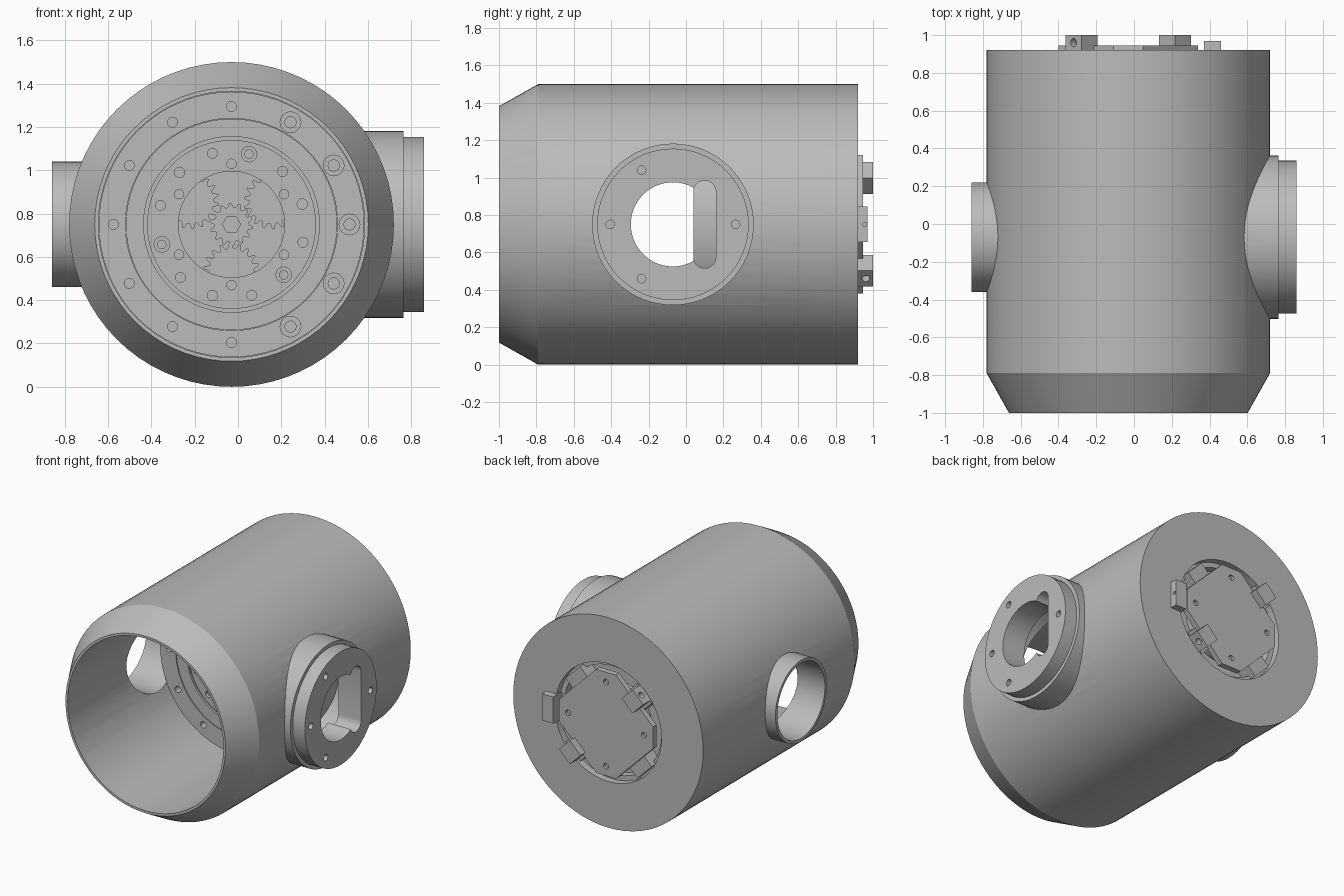
import bpy, bmesh, math
from mathutils import Matrix, Vector

if "Cube" in bpy.data.objects:
    bpy.data.objects.remove(bpy.data.objects["Cube"], do_unlink=True)

CX, CZ = -0.03, 0.75      # main axis of the housing
PORT_Y = -0.07            # axis of the side ports

grey = bpy.data.materials.new("machined_grey")
grey.use_nodes = True
grey.diffuse_color = (0.5, 0.5, 0.5, 1)
grey.node_tree.nodes["Principled BSDF"].inputs["Base Color"].default_value = (0.5, 0.5, 0.5, 1)


def finish(name, bm):
    bmesh.ops.recalc_face_normals(bm, faces=bm.faces)
    mesh = bpy.data.meshes.new(name)
    bm.to_mesh(mesh)
    bm.free()
    mesh.materials.append(grey)
    ob = bpy.data.objects.new(name, mesh)
    bpy.context.collection.objects.link(ob)
    return ob


def add_rod(bm, start, end, r, segs=16):
    """Closed cylinder between two points."""
    a, b = Vector(start), Vector(end)
    rot = (b - a).to_track_quat('Z', 'Y').to_matrix().to_4x4()
    bmesh.ops.create_cone(bm, cap_ends=True, segments=segs, radius1=r, radius2=r,
                          depth=(b - a).length, matrix=Matrix.Translation((a + b) / 2) @ rot)


def rods(name, items, segs=16):
    bm = bmesh.new()
    for start, end, r in items:
        add_rod(bm, start, end, r, segs)
    return finish(name, bm)


def lathe(name, profile, segs=72):
    """Spin a closed (y, radius) outline round the main axis."""
    bm = bmesh.new()
    loops = []
    for i in range(segs):
        t = math.tau * i / segs
        loops.append([bm.verts.new((CX + r * math.cos(t), y, CZ + r * math.sin(t)))
                      for y, r in profile])
    n = len(profile)
    for i in range(segs):
        p, q = loops[i], loops[(i + 1) % segs]
        for k in range(n):
            bm.faces.new((p[k], p[(k + 1) % n], q[(k + 1) % n], q[k]))
    return finish(name, bm)


def prism(name, points, depth):
    """Extrude a 3D polygon along a vector."""
    bm = bmesh.new()
    face = bm.faces.new([bm.verts.new(p) for p in points])
    out = bmesh.ops.extrude_face_region(bm, geom=[face], use_keep_orig=True)
    moved = [v for v in out["geom"] if isinstance(v, bmesh.types.BMVert)]
    bmesh.ops.translate(bm, vec=depth, verts=moved)
    return finish(name, bm)


def combine(ob, tool, operation='DIFFERENCE'):
    mod = ob.modifiers.new("cut", 'BOOLEAN')
    mod.operation, mod.object, mod.solver = operation, tool, 'EXACT'
    deps = bpy.context.evaluated_depsgraph_get()
    mesh = bpy.data.meshes.new_from_object(ob.evaluated_get(deps))
    ob.modifiers.clear()
    ob.data = mesh
    bpy.data.objects.remove(tool, do_unlink=True)


def polar(r, deg, y):
    t = math.radians(deg)
    return (CX + r * math.cos(t), y, CZ + r * math.sin(t))


def drill(r, angles, y0, y1, size):
    return [(polar(r, a, y0), polar(r, a, y1), size) for a in angles]


def port(x0, x1, r):
    return ((x0, PORT_Y, CZ), (x1, PORT_Y, CZ), r)


def box(name, r, deg, size, y0, y1):
    """Block at a polar position, sides turned to face outward; size = (radial, across)."""
    t = math.radians(deg)
    u, v = Vector((math.cos(t), 0, math.sin(t))), Vector((-math.sin(t), 0, math.cos(t)))
    c = Vector(polar(r, deg, y0))
    pts = [c + u * size[0] * a / 2 + v * size[1] * b / 2
           for a, b in ((-1, -1), (1, -1), (1, 1), (-1, 1))]
    return prism(name, pts, (0, y1 - y0, 0))


# Housing: chamfered barrel with two side ports
housing = rods("housing", [((CX, -0.79, CZ), (CX, 0.92, CZ), 0.75)], 72)
nose = bmesh.new()
bmesh.ops.create_cone(nose, cap_ends=True, segments=72, radius1=0.75, radius2=0.632, depth=0.21,
                      matrix=Matrix.Translation((CX, -0.895, CZ)) @ Matrix.Rotation(math.pi / 2, 4, 'X'))
bpy.data.objects.remove(housing, do_unlink=True)
nose.free()
housing = lathe("housing", [(-1, 0.632), (-0.79, 0.75), (0.92, 0.75), (0.92, 0.42), (0.8, 0.42),
                            (0.8, 0.3), (-1, 0.3)])
for spec in (port(-0.86, -0.4, 0.29), port(0.3, 0.765, 0.432), port(0.3, 0.86, 0.405)):
    combine(housing, rods("port_body", [spec], 64), 'UNION')
combine(housing, rods("bore", [((CX, -1.2, CZ), (CX, 0.8, CZ), 0.615)], 72))
for spec in (port(-1, -0.3, 0.268), port(0.3, 0.68, 0.36), port(0.3, 1, 0.225)):
    combine(housing, rods("port_hole", [spec], 64))

# Cable slot and screw holes in the left port face
slot = [(0.3, 0.1 + 0.06 * math.cos(math.radians(a)),
         CZ + s * 0.175 + 0.06 * math.sin(math.radians(a)))
        for s, first in ((1, 0), (-1, 180)) for a in range(first, first + 181, 20)]
combine(housing, prism("cable_slot", slot, (0.7, 0, 0)))
holes = []
for a in (0, 120, 180, 240):
    y = PORT_Y + 0.335 * math.cos(math.radians(a))
    z = CZ + 0.335 * math.sin(math.radians(a))
    holes.append(((0.76, y, z), (0.95, y, z), 0.023))
combine(housing, rods("port_screw_holes", holes))

# Mounting flange inside the barrel
flange = lathe("mounting_flange", [(0.04, 0.613), (0.3, 0.613), (0.3, 0.49), (0.04, 0.49)])
big = range(-60, 61, 30)
small = range(90, 271, 30)
combine(flange, rods("flange_holes", drill(0.545, big, 0, 0.09, 0.048)
                     + drill(0.545, small, 0, 0.12, 0.023)))
rods("flange_screws", drill(0.545, big, 0.06, 0.1, 0.028))

# Gearbox rings
lathe("gearbox_ring", [(0.045, 0.488), (0.3, 0.488), (0.3, 0.406), (0.045, 0.406)])
lathe("seal_ring", [(0.06, 0.406), (0.3, 0.406), (0.3, 0.39), (0.06, 0.39)])
carrier = lathe("planet_carrier", [(0.045, 0.39), (0.12, 0.39), (0.12, 0.245), (0.045, 0.245)])
bolts = (76, 196, 316)
combine(carrier, rods("carrier_holes", drill(0.335, bolts, 0, 0.09, 0.036)
                      + drill(0.34, (16, 135, 255), 0, 0.1, 0.024)
                      + drill(0.34, (46, 105, 165, 226, 286, 346), 0, 0.07, 0.023)
                      + drill(0.28, range(30, 391, 60)[:6], 0, 0.07, 0.022)))
rods("carrier_screws", drill(0.335, bolts, 0.055, 0.1, 0.022))
rods("gearbox_back", [((CX, 0.2, CZ), (CX, 0.3, CZ), 0.5)], 64)


# Sun and planet gears
def gear(name, r, deg, radius, teeth, y0):
    c = polar(r, deg, y0)
    pts = []
    for i in range(teeth * 4):
        rad = radius * (0.8 if i % 4 < 2 else 1)
        t = math.tau * (i + (0.25 if i % 2 == 0 and i % 4 else 0)) / (teeth * 4)
        pts.append((c[0] + rad * math.cos(t), y0, c[2] + rad * math.sin(t)))
    return prism(name, pts, (0, 0.1, 0))


sun = gear("sun_gear", 0, 0, 0.1, 14, 0.12)
combine(sun, prism("hex_socket", [polar(0.042, a, 0.1) for a in range(0, 360, 60)], (0, 0.08, 0)))
for i, a in enumerate((30, 150, 270)):
    gear(f"planet_gear_{i + 1}", 0.215, a, 0.13, 18, 0.122)

# Rear encoder: recessed floor, inner ring, arms and cover plate
rods("rear_floor", [((CX, 0.76, CZ), (CX, 0.81, CZ), 0.5)], 64)
lathe("rear_ring", [(0.8, 0.42), (0.87, 0.42), (0.87, 0.385), (0.8, 0.385)])
rods("rear_hub", [((CX, 0.8, CZ), (CX, 0.91, CZ), 0.27)], 48)
for i, a in enumerate((45, 135, 225, 315)):
    box(f"rear_arm_{i + 1}", 0.33, a, (0.14, 0.16), 0.8, 0.915)
plate_pts = [polar(0.378, q + s * 12, 0.905) for q in (0, 90, 180, 270) for s in (-1, 1)]
cover = prism("rear_cover_plate", plate_pts, (0, 0.04, 0))
combine(cover, rods("cover_holes", drill(0.3, (0, 90, 180, 270), 0.925, 1, 0.02)))

# Raised lugs beside the cover, and the side connector
for i, a in enumerate((135, 315)):
    lug = box(f"rear_lug_{i + 1}", 0.35, a, (0.12, 0.12), 0.88, 1.0)
    combine(lug, rods("lug_hole", [(polar(0.37, a, 0.96), polar(0.5, a, 0.96), 0.022)]))
tab = box("side_connector", 0.445, 0, (0.09, 0.19), 0.85, 0.97)
combine(tab, rods("connector_hole", [(polar(0.47, 0, 0.955), polar(0.6, 0, 0.955), 0.011)]))

# Smooth round surfaces, keep edges sharp
bpy.ops.object.select_all(action='DESELECT')
for ob in bpy.context.collection.objects:
    if ob.type == 'MESH' and grey.name in ob.data.materials:
        ob.select_set(True)
        bpy.context.view_layer.objects.active = ob
bpy.ops.object.shade_smooth_by_angle(angle=math.radians(25))
